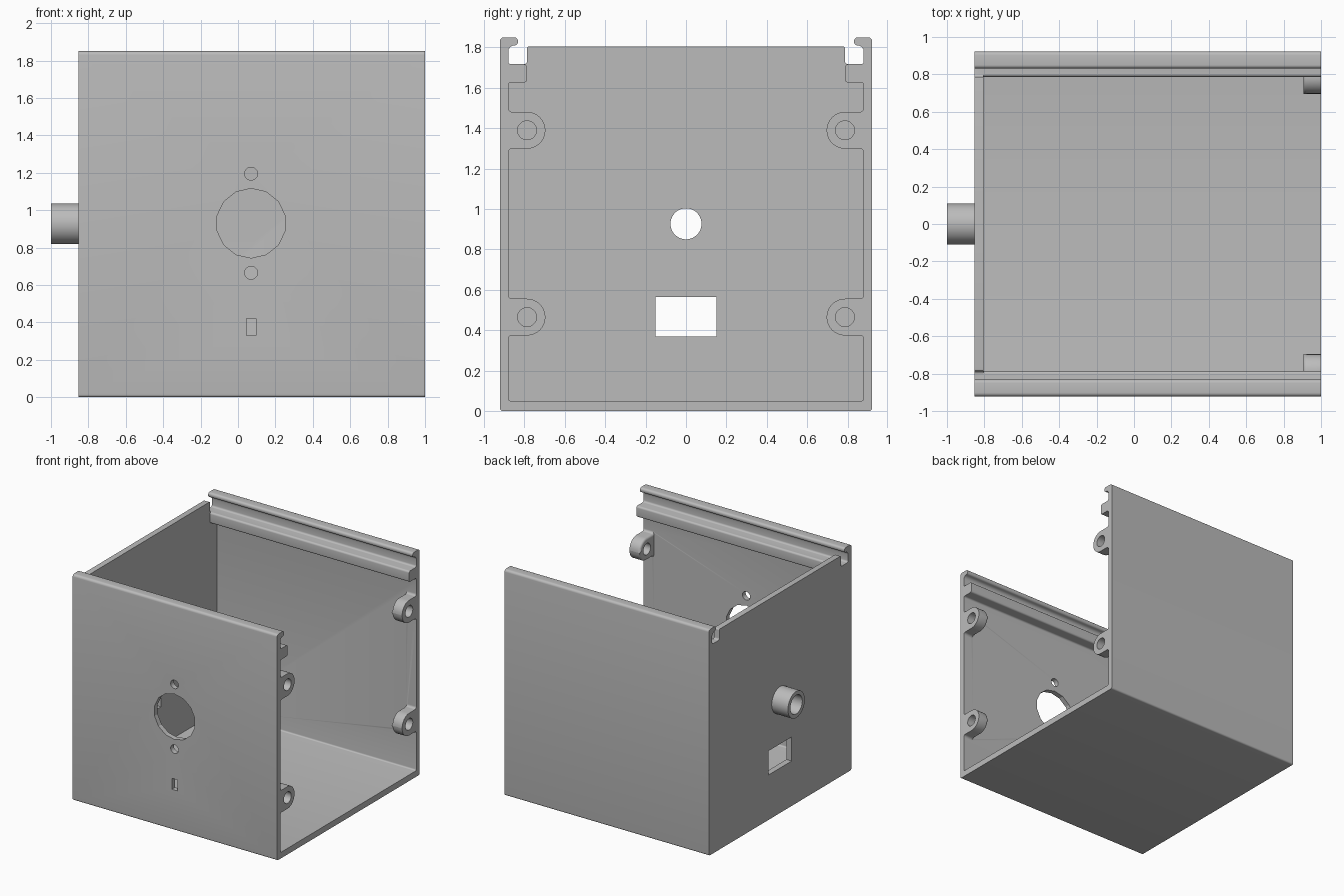
import bpy, bmesh, math
from mathutils import Vector

if "Cube" in bpy.data.objects:
    bpy.data.objects.remove(bpy.data.objects["Cube"])

grey = bpy.data.materials.new("light grey plastic")
grey.use_nodes = True
COLOUR = (0.5, 0.5, 0.5, 1)
grey.diffuse_color = COLOUR
grey.node_tree.nodes["Principled BSDF"].inputs["Base Color"].default_value = COLOUR


def rounded(corners, steps=5):
    """Outline from (u, v, radius) corners, each corner blended with a curve."""
    out = []
    for i, (u, v, r) in enumerate(corners):
        p = Vector((u, v))
        if r == 0:
            out.append(p)
            continue
        a = p + (Vector(corners[i - 1][:2]) - p).normalized() * r
        b = p + (Vector(corners[(i + 1) % len(corners)][:2]) - p).normalized() * r
        centre = a + b - p
        for k in range(steps + 1):
            t = k / steps * math.pi / 2
            out.append(centre + (a - centre) * math.cos(t) + (b - centre) * math.sin(t))
    return out


def mirrored(half):
    return half + [(-u, v, r) for u, v, r in reversed(half)]


def circle(u, v, r, sides=32):
    return [Vector((u + r * math.cos((k + 0.5) * math.tau / sides),
                    v + r * math.sin((k + 0.5) * math.tau / sides))) for k in range(sides)]


def rect(u0, u1, v0, v1):
    return [Vector(p) for p in ((u0, v0), (u1, v0), (u1, v1), (u0, v1))]


def prism(name, outline, axis, start, end, soften=0):
    """Extrude an outline along x (outline in y, z) or y (outline in x, z)."""
    place = (lambda p, d: (d, p.x, p.y)) if axis == "x" else (lambda p, d: (p.x, d, p.y))
    bm = bmesh.new()
    base = bm.faces.new([bm.verts.new(place(p, start)) for p in outline])
    rim = list(base.edges)
    new = bmesh.ops.extrude_face_region(bm, geom=[base], use_keep_orig=True)["geom"]
    shift = Vector(place(Vector((0, 0)), end - start))
    bmesh.ops.translate(bm, vec=shift, verts=[g for g in new if isinstance(g, bmesh.types.BMVert)])
    if soften:
        bmesh.ops.bevel(bm, geom=rim, offset=soften, segments=4, profile=0.5,
                        affect="EDGES", clamp_overlap=False)
    bmesh.ops.recalc_face_normals(bm, faces=bm.faces)
    mesh = bpy.data.meshes.new(name)
    bm.to_mesh(mesh)
    bm.free()
    mesh.materials.append(grey)
    obj = bpy.data.objects.new(name, mesh)
    bpy.context.collection.objects.link(obj)
    return obj


def combine(target, tool, operation):
    """Apply a boolean and discard the tool."""
    bpy.context.view_layer.objects.active = target
    mod = target.modifiers.new("join", "BOOLEAN")
    mod.object, mod.operation, mod.solver = tool, operation, "EXACT"
    bpy.ops.object.modifier_apply(modifier=mod.name)
    bpy.data.objects.remove(tool)


LEFT, INNER, OPEN = -0.853, -0.805, 1.0
MID = 0.927

# Floor and two side walls with lid hooks and ledges, as one profile
shell = prism("enclosure_shell", rounded(mirrored([
    (0.922, 0, 0.015), (0.922, 1.85, 0.02), (0.832, 1.85, 0.018), (0.832, 1.81, 0.018),
    (0.88, 1.81, 0.03), (0.88, 1.717, 0.015), (0.787, 1.717, 0.015),
    (0.787, 1.627, 0.015), (0.88, 1.627, 0.015), (0.88, 0.05, 0.012)])), "x", LEFT, OPEN)

# Closed end wall, stepped in beside the lid slots
wall = prism("end_wall", rounded(mirrored([
    (0.9, 0.03, 0), (0.9, 1.717, 0), (0.787, 1.717, 0.015), (0.787, 1.805, 0.01)])),
    "x", LEFT, INNER)
combine(shell, wall, "UNION")

# Cable tube on the end wall
combine(shell, prism("cable_tube", circle(0, MID, 0.109, 40), "x", -1, INNER - 0.02), "UNION")

# Four screw bosses at the open end
for side in (-1, 1):
    for z in (0.465, 1.39):
        r, y = 0.091, 0.787
        outline = rounded([(0.9, z - r - 0.02, 0), (0.88, z - r - 0.02, 0), (0.88, z - r, 0.018),
                           (y - r, z - r, r), (y - r, z + r, r),
                           (0.88, z + r, 0.018), (0.88, z + r + 0.02, 0), (0.9, z + r + 0.02, 0)], 8)
        outline = [Vector((side * p.x, p.y)) for p in outline]
        boss = prism("screw_boss", outline, "x", 0.905, OPEN, soften=0.018)
        combine(boss, prism("screw_hole", circle(side * y, z, 0.047, 24), "x", 0.85, 1.1),
                "DIFFERENCE")
        combine(shell, boss, "UNION")

# Openings in the end wall and the front wall
openings = [
    (circle(0, MID, 0.077), "x", -1.1, -0.7),
    (rect(-0.15, 0.15, 0.368, 0.565), "x", -0.95, -0.7),
    (circle(0.07, 0.93, 0.186, 14), "y", -1, -0.8),
    (circle(0.07, 1.195, 0.035, 16), "y", -1, -0.8),
    (circle(0.07, 0.665, 0.035, 16), "y", -1, -0.8),
    (rect(0.046, 0.096, 0.33, 0.42), "y", -1, -0.8),
]
for outline, axis, start, end in openings:
    combine(shell, prism("opening", outline, axis, start, end), "DIFFERENCE")

# Smooth the fillets, keep edges crisp
bpy.ops.object.select_all(action="DESELECT")
shell.select_set(True)
bpy.context.view_layer.objects.active = shell
bpy.ops.object.shade_smooth_by_angle(angle=math.radians(25))
